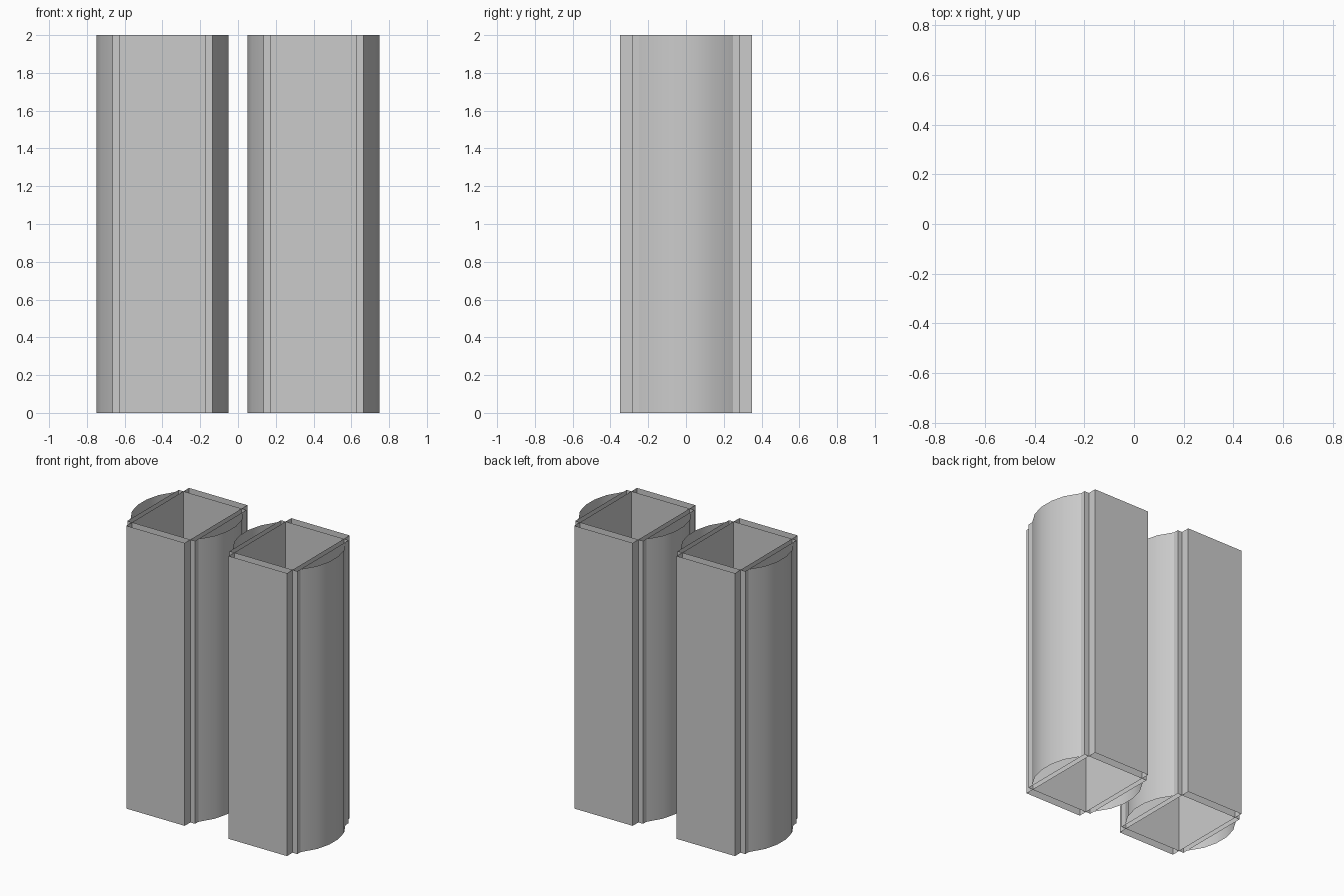
import bpy
from math import radians

if "Cube" in bpy.data.objects:
    bpy.data.objects.remove(bpy.data.objects["Cube"])

HEIGHT = 2.0
HALF = 0.35            # half width of one column
PLATE_X = 0.228        # half width of front/back plates
PLATE_Y = 0.287        # inner face of front/back plates
BOARD_X = 0.265        # outer face of side boards


def extrude(name, profile, closed=True, smooth=False):
    """Raise a plan outline into vertical walls with open ends."""
    n = len(profile)
    verts = [(x, y, z) for z in (0, HEIGHT) for x, y in profile]
    faces = [(i, (i + 1) % n, n + (i + 1) % n, n + i)
             for i in range(n if closed else n - 1)]
    mesh = bpy.data.meshes.new(name)
    mesh.from_pydata(verts, [], faces)
    obj = bpy.data.objects.new(name, mesh)
    bpy.context.collection.objects.link(obj)
    if smooth:
        bpy.ops.object.select_all(action='DESELECT')
        obj.select_set(True)
        bpy.context.view_layer.objects.active = obj
        bpy.ops.object.shade_smooth_by_angle(angle=radians(30))
    return obj


def rectangle(x0, x1, y0, y1):
    return [(x0, y0), (x1, y0), (x1, y1), (x0, y1)]


# Curved cheek outline, bulging towards +x
ARC = [(BOARD_X, -0.25), (0.325, -0.15), (HALF, -0.05),
       (HALF, 0.05), (0.325, 0.15), (BOARD_X, 0.25)]

for label, cx in (("left", -0.4), ("right", 0.4)):
    # Flat plates on front and back
    for side, y0, y1 in (("front", -HALF, -PLATE_Y), ("back", PLATE_Y, HALF)):
        extrude(f"{label}_column_{side}_plate",
                rectangle(cx - PLATE_X, cx + PLATE_X, y0, y1))
    for side, s in (("left", -1), ("right", 1)):
        # Thin side board between the plates
        a, b = sorted((s * PLATE_X, s * BOARD_X))
        extrude(f"{label}_column_{side}_board",
                rectangle(cx + a, cx + b, -PLATE_Y, PLATE_Y))
        # Curved cheek on the board (turned half way round for the left side)
        extrude(f"{label}_column_{side}_cheek",
                [(cx + s * x, s * y) for x, y in ARC],
                closed=False, smooth=True)
